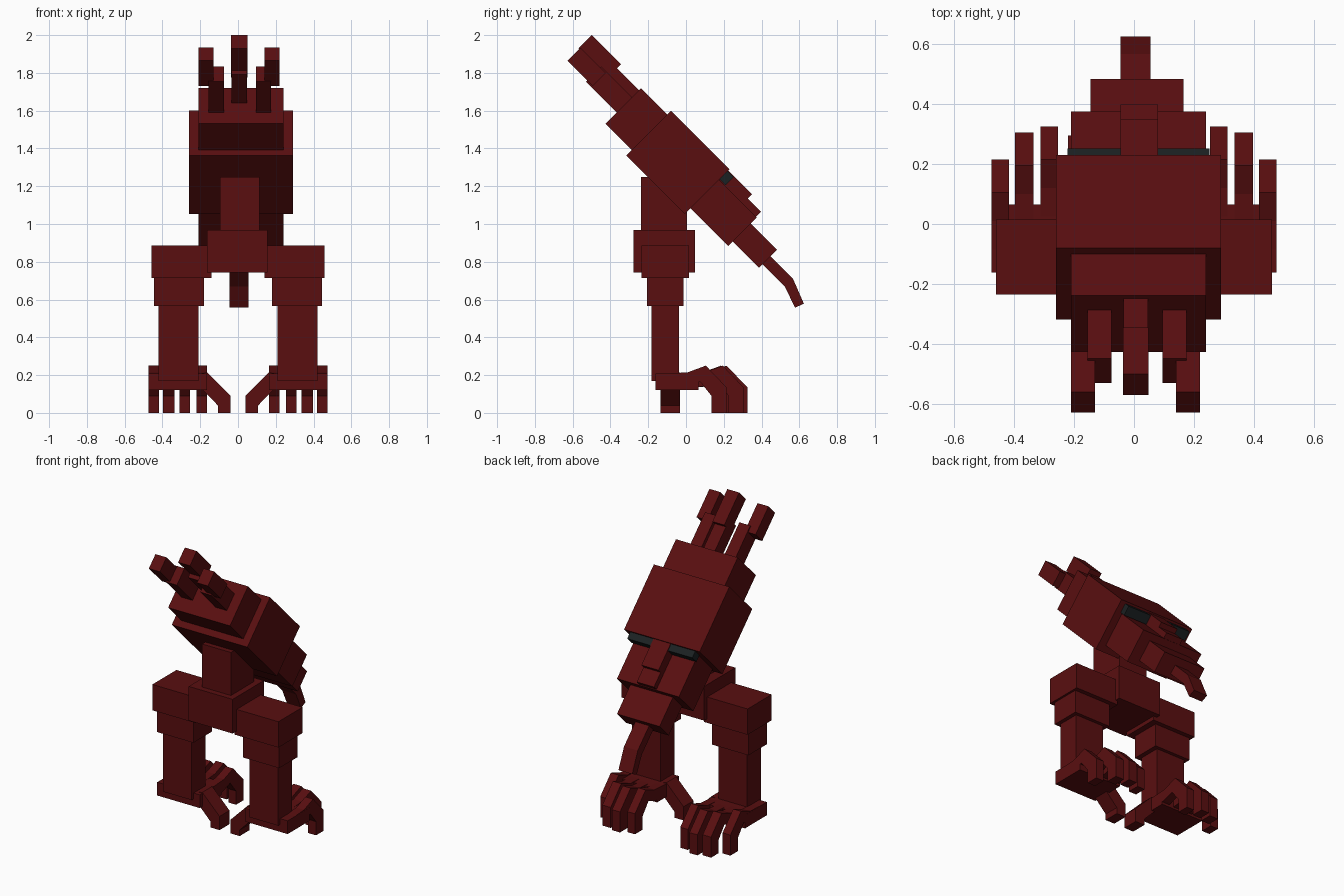
import bpy, bmesh, math
from mathutils import Matrix, Vector

if "Cube" in bpy.data.objects:
    bpy.data.objects.remove(bpy.data.objects["Cube"])


def material(name, rgb):
    m = bpy.data.materials.new(name)
    m.diffuse_color = (*rgb, 1)
    m.use_nodes = True
    m.node_tree.nodes["Principled BSDF"].inputs["Base Color"].default_value = m.diffuse_color
    return m


RED = material("dark red", (0.10, 0.0045, 0.005))
GREY = material("charcoal", (0.011, 0.015, 0.016))


def finish(name, bm, mat):
    bmesh.ops.recalc_face_normals(bm, faces=bm.faces)
    me = bpy.data.meshes.new(name)
    bm.to_mesh(me)
    bm.free()
    me.materials.append(mat)
    ob = bpy.data.objects.new(name, me)
    bpy.context.collection.objects.link(ob)
    return ob


def box(name, x, y, z, mat=RED, turn=0.0):
    """Box from (min, max) ranges, then turned about the x axis."""
    bm = bmesh.new()
    bmesh.ops.create_cube(bm, size=1)
    for v in bm.verts:
        v.co = Vector([r[0] + (r[1] - r[0]) * (c + 0.5) for r, c in zip((x, y, z), v.co)])
    bm.transform(Matrix.Rotation(turn, 4, 'X'))
    return finish(name, bm, mat)


def tilted(name, x, along, across, mat=RED):
    """Box in the body's frame, which leans 45 degrees forward."""
    return box(name, x, along, across, mat, -math.pi / 4)


def extrude(name, pts, lo, hi, axis):
    """Outline in the yz plane (axis x) or xz plane (axis y), pulled from lo to hi."""
    bm = bmesh.new()

    def put(p, d):
        return (d, p[0], p[1]) if axis == 'x' else (p[0], d, p[1])
    a = [bm.verts.new(put(p, lo)) for p in pts]
    b = [bm.verts.new(put(p, hi)) for p in pts]
    bm.faces.new(a)
    bm.faces.new(b[::-1])
    n = len(pts)
    for i in range(n):
        j = (i + 1) % n
        bm.faces.new((a[i], b[i], b[j], a[j]))
    return finish(name, bm, RED)


# Leaning body
tilted("body", (-0.26, 0.29), (-1.188, -0.75), (0.739, 1.075))
tilted("front_body", (-0.21, 0.24), (-1.384, -1.15), (0.781, 1.047))
tilted("rear_body", (-0.21, 0.24), (-0.76, -0.467), (0.783, 0.997))
tilted("rear_band", (-0.222, 0.252), (-0.755, -0.705), (1.0, 1.061), GREY)
tilted("upper_ridge", (-0.045, 0.08), (-0.76, -0.571), (0.98, 1.066))
tilted("lower_ridge", (-0.045, 0.08), (-0.6, -0.472), (0.98, 1.034))

# Tail
tilted("tail_base", (-0.145, 0.165), (-0.48, -0.27), (0.817, 0.952))
extrude("tail", [(0.37, 0.822), (0.413, 0.864), (0.566, 0.711), (0.624, 0.578),
                 (0.577, 0.557), (0.524, 0.668)], -0.045, 0.055, 'x')

# Prongs on the upper end
tilted("middle_prong", (-0.035, 0.047), (-1.6, -1.37), (0.935, 1.032))
tilted("middle_prong_tip", (-0.037, 0.049), (-1.768, -1.549), (0.962, 1.061))
for s, side in ((-1, "left"), (1, "right")):
    inner = sorted((0.01 + s * 0.085, 0.01 + s * 0.165))
    outer = sorted((0.005 + s * 0.135, 0.005 + s * 0.215))
    tilted(side + "_prong", inner, (-1.614, -1.37), (0.866, 0.98))
    tilted(side + "_prong_tip", outer, (-1.762, -1.572), (0.875, 0.972))

# Waist and hips
box("waist", (-0.095, 0.115), (-0.238, 0.004), (0.95, 1.25))
box("pelvis", (-0.165, 0.155), (-0.277, 0.047), (0.742, 0.967))

# Toe outline (yz), curled over and down to the ground
TOE = [(0.0, 0.13), (0.1, 0.14), (0.175, 0.165), (0.235, 0.09), (0.235, 0.0),
       (0.315, 0.0), (0.315, 0.135), (0.205, 0.25), (0.11, 0.215), (0.0, 0.208)]
# Thumb outline (xz), sloping inward to the ground
THUMB = [(0.23, 0.13), (0.2, 0.208), (0.165, 0.215), (0.04, 0.09),
         (0.04, 0.0), (0.107, 0.0), (0.107, 0.04), (0.19, 0.125)]
# Inner edge, outer edge, backward shift, reach scale
TOES = [(0.165, 0.22, -0.02), (0.253, 0.311, 0.01), (0.335, 0.396, -0.01),
        (0.417, 0.474, -0.10)]

for s, side in ((-1, "left"), (1, "right")):
    def span(a, b):
        return sorted((s * a, s * b))
    box(side + "_hip", span(0.14, 0.459), (-0.235, 0.015), (0.715, 0.885))
    box(side + "_knee", span(0.18, 0.445), (-0.207, -0.014), (0.565, 0.72))
    box(side + "_shin", span(0.21, 0.42), (-0.182, -0.036), (0.17, 0.57))
    box(side + "_foot", span(0.165, 0.475), (-0.162, 0.065), (0.122, 0.209))
    extrude(side + "_thumb", [(s * x, z) for x, z in THUMB], -0.135, -0.032, 'y')
    for i, (a, b, shift) in enumerate(TOES):
        lo, hi = span(a, b)
        extrude(f"{side}_toe_{i + 1}", [(y + shift, z) for y, z in TOE], lo, hi, 'x')
